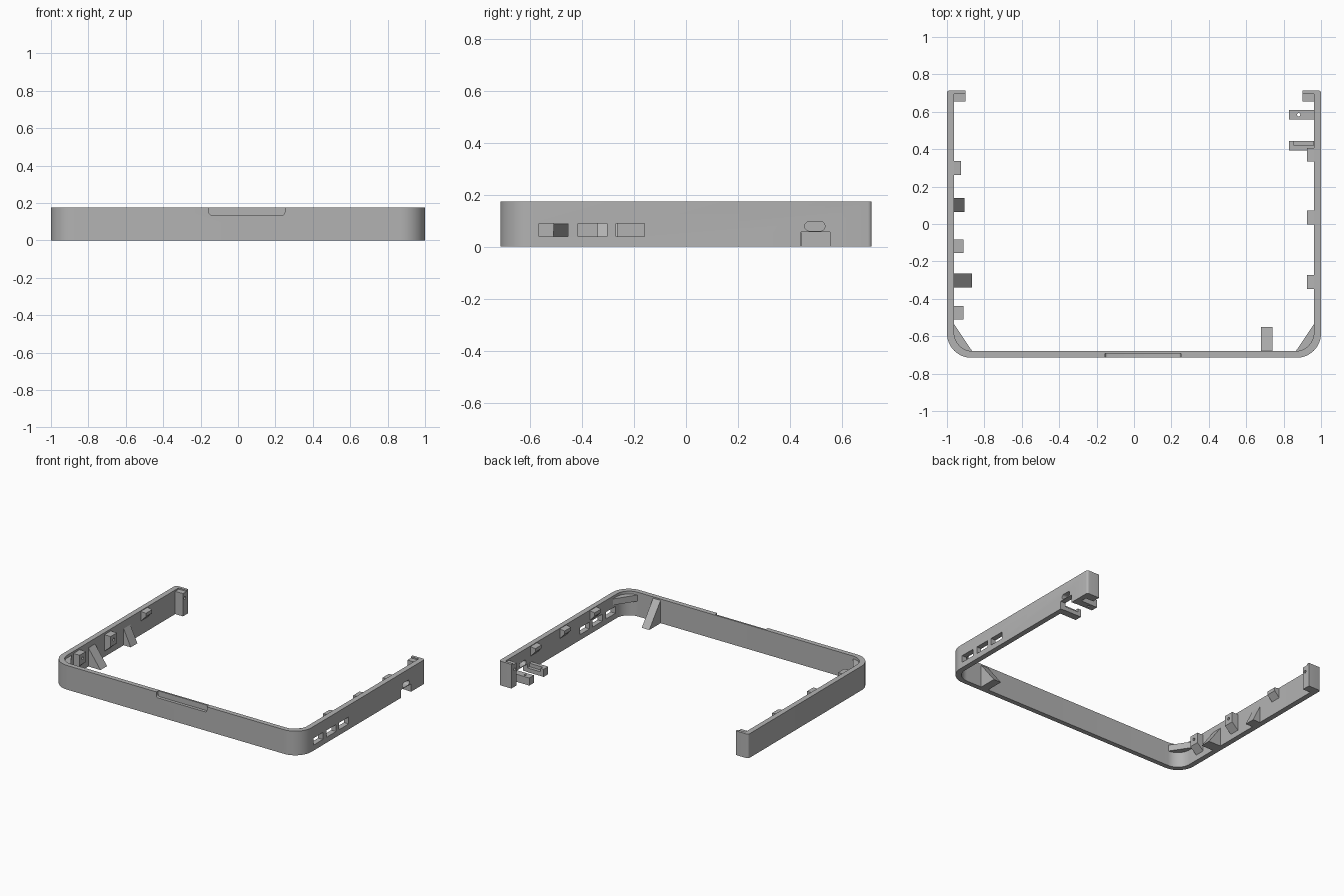
import bpy, bmesh, math
from mathutils import Vector

if "Cube" in bpy.data.objects:
    bpy.data.objects.remove(bpy.data.objects["Cube"], do_unlink=True)

GREY = (0.45, 0.45, 0.45, 1)
mat = bpy.data.materials.new("plain grey")
mat.use_nodes = True
mat.diffuse_color = GREY
mat.node_tree.nodes["Principled BSDF"].inputs["Base Color"].default_value = GREY

H = 0.175       # wall height
IN = 0.962      # inner face of side walls
BACK = 0.715    # half depth
FRONT_IN = -0.68


def prism(name, pts, axis, lo, hi):
    """Extrude a closed outline along an axis; pts hold the other two coordinates in order."""
    def place(p, d):
        c = list(p)
        c.insert("xyz".index(axis), d)
        return Vector(c)
    bm = bmesh.new()
    face = bm.faces.new([bm.verts.new(place(p, lo)) for p in pts])
    ext = bmesh.ops.extrude_face_region(bm, geom=[face])
    shift = place((0, 0), hi - lo)
    bmesh.ops.translate(bm, vec=shift,
                        verts=[v for v in ext["geom"] if isinstance(v, bmesh.types.BMVert)])
    bmesh.ops.recalc_face_normals(bm, faces=bm.faces)
    me = bpy.data.meshes.new(name)
    bm.to_mesh(me)
    bm.free()
    me.materials.append(mat)
    ob = bpy.data.objects.new(name, me)
    bpy.context.collection.objects.link(ob)
    return ob


def box(name, x, y, z):
    return prism(name, [(x[0], y[0]), (x[1], y[0]), (x[1], y[1]), (x[0], y[1])], "z", *z)


def arc(cx, cy, r, a0, a1, n=12):
    angles = [math.radians(a0 + (a1 - a0) * i / n) for i in range(n + 1)]
    return [(cx + r * math.cos(a), cy + r * math.sin(a)) for a in angles]


def cut(ob, cutter):
    mod = ob.modifiers.new("cut", "BOOLEAN")
    mod.operation = "DIFFERENCE"
    mod.solver = "EXACT"
    mod.object = cutter
    cutter.hide_render = True
    bpy.context.view_layer.objects.active = ob
    bpy.ops.object.modifier_apply(modifier=mod.name)
    bpy.data.objects.remove(cutter, do_unlink=True)


def mirror(pts):
    return [(-x, y) for x, y in reversed(pts)]


# U-shaped wall with rounded front corners and short returns at the back
half_out = arc(0.87, -BACK + 0.13, 0.13, -90, 0) + arc(0.985, BACK - 0.015, 0.015, 0, 90, 4)
half_in = [(0.9, BACK), (0.9, 0.695), (IN, 0.695)] + arc(IN - 0.1, FRONT_IN + 0.1, 0.1, 0, -90)
half = half_out + half_in
outer, inner = half_out + half_in[:1], half_in[1:]
frame = prism("frame_wall", outer + inner + mirror(inner) + mirror(outer), "z", 0, H)

# Finger recess in the top of the front wall
recess = ([(-0.155, 0.2)] + arc(-0.14, 0.15, 0.015, 180, 270, 5)
          + arc(0.235, 0.15, 0.015, 270, 360, 5) + [(0.25, 0.2)])
cut(frame, prism("recess_cutter", recess, "y", -0.8, -0.693))

# Port slots, bottom notch and oval hole in the left wall
for y in (-0.51, -0.36, -0.215):
    cut(frame, box("slot_cutter", (0.9, 1.1), (y - 0.055, y + 0.055), (0.04, 0.09)))
cut(frame, box("notch_cutter", (0.9, 1.1), (0.442, 0.555), (-0.1, 0.057)))
oval = arc(0.517, 0.079, 0.018, -90, 90) + arc(0.475, 0.079, 0.018, 90, 270)
cut(frame, prism("oval_cutter", oval, "x", 0.9, 1.1))

bpy.ops.object.select_all(action="DESELECT")
frame.select_set(True)
bpy.context.view_layer.objects.active = frame
bpy.ops.object.shade_smooth_by_angle(angle=math.radians(30))


def screw_hole(ob, x, y, z):
    """Shallow round hole in the inward face of a boss."""
    cut(ob, prism("hole_cutter", arc(y, z, 0.01, 0, 337.5, 15), "x", x - 0.03, x + 0.03))


def side_part(name, side, y0, y1, profile):
    """Profile of (reach from wall, height) run along a side wall."""
    pts = [(side * (IN - d), z) for d, z in profile]
    return prism(name, pts, "y", y0, y1)


# Snap clips on both sides
clip = [(-0.01, 0.1), (0, 0.1), (0.038, 0.14), (0.038, 0.165), (0, 0.17), (-0.01, 0.17)]
for side, name, y in ((1, "left_clip_back", 0.37), (1, "left_clip_mid", 0.035),
                      (1, "left_clip_front", -0.31), (-1, "right_clip", 0.3)):
    side_part(name, side, y - 0.037, y + 0.037, clip)

# Screw bosses on the right wall, tapered underneath
boss = [(-0.01, 0.04), (0, 0.04), (0.05, 0.085), (0.05, 0.16), (-0.01, 0.16)]
for name, y in (("right_boss_front", -0.475), ("right_boss_mid", -0.12)):
    ob = side_part(name, -1, y - 0.036, y + 0.036, boss)
    screw_hole(ob, -IN + 0.05, y, 0.125)

# Sloped gussets standing on the bottom edge
for name, y, reach, top in (("right_gusset_front", -0.302, 0.097, 0.135),
                            ("right_gusset_back", 0.102, 0.057, 0.12)):
    side_part(name, -1, y - 0.038, y + 0.038,
              [(-0.01, 0), (reach, 0), (0, top), (-0.01, top)])
prism("front_gusset", [(FRONT_IN - 0.01, 0), (-0.55, 0), (FRONT_IN, 0.165),
                       (FRONT_IN - 0.01, 0.165)], "x", 0.68, 0.74)

# Corner braces and back end blocks, one per side
for side, word in ((1, "left"), (-1, "right")):
    brace = [(IN + 0.01, -0.535), (IN, -0.535), (0.865, FRONT_IN), (0.865, FRONT_IN - 0.01)]
    brace += arc(0.87, -BACK + 0.13, 0.11, -90, 0, 8)
    prism(word + "_corner_brace", [(side * x, y) for x, y in brace], "z", 0.11, 0.155)
    block = box(word + "_end_block", sorted((side * 0.9, side * (IN + 0.01))),
                (0.655, 0.7), (0.0, 0.165))
    screw_hole(block, side * 0.9, 0.676, 0.125)

# Pair of retaining arms beside the bottom notch
arm_back = box("retaining_arm_back", (0.83, IN + 0.01), (0.558, 0.61), (0, 0.055))
cut(arm_back, prism("pin_cutter", arc(0.88, 0.584, 0.009, 0, 337.5, 15), "z", -0.1, 0.1))
arm_front = box("retaining_arm_front", (0.83, IN + 0.01), (0.393, 0.445), (0, 0.055))
cut(arm_front, box("groove_cutter", (0.855, 0.961), (0.421, 0.5), (0.03, 0.1)))
